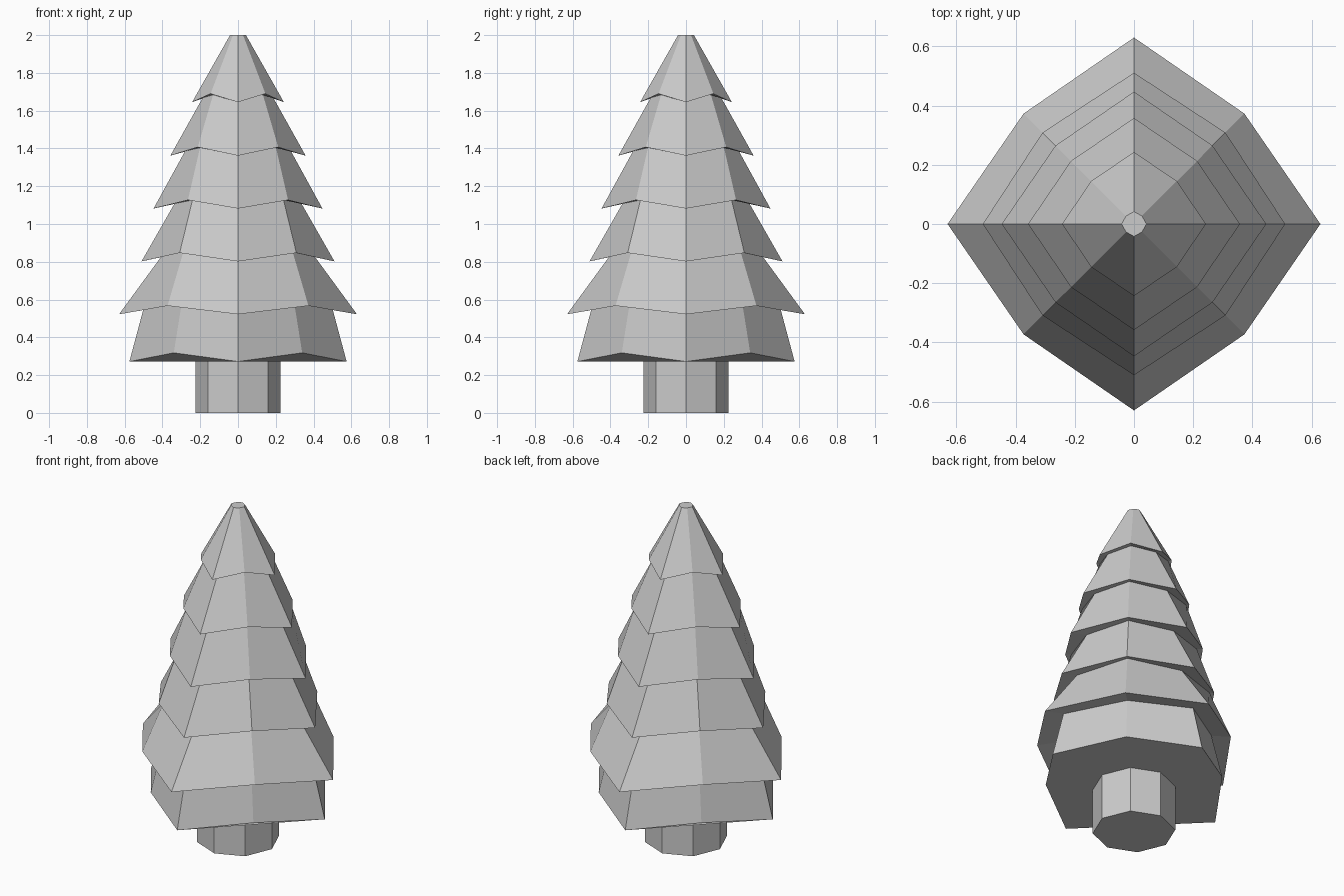
import bpy, bmesh, math

if "Cube" in bpy.data.objects:
    bpy.data.objects.remove(bpy.data.objects["Cube"])


def ring(bm, axis_r, diag_xy, z_axis, z_diag):
    """Eight points: even ones on the axes, odd ones on the diagonals."""
    pts = []
    for i in range(8):
        a = i * math.pi / 4
        r, z = (diag_xy * math.sqrt(2), z_diag) if i % 2 else (axis_r, z_axis)
        pts.append(bm.verts.new((r * math.cos(a), r * math.sin(a), z)))
    return pts


def stack(name, rings):
    """Closed eight-sided solid running through a list of rings."""
    bm = bmesh.new()
    loops = [ring(bm, *r) for r in rings]
    for a, b in zip(loops, loops[1:]):
        for i in range(8):
            j = (i + 1) % 8
            bm.faces.new((a[i], a[j], b[j], b[i]))
    bm.faces.new(loops[0][::-1])
    bm.faces.new(loops[-1])
    me = bpy.data.meshes.new(name)
    bm.to_mesh(me)
    bm.free()
    bpy.context.collection.objects.link(bpy.data.objects.new(name, me))


# Trunk: octagonal prism
stack("trunk", [(0.225, 0.159, 0, 0), (0.225, 0.159, 0.29, 0.29)])

# Foliage: drooping skirts in one stepped shell, hem and neck ring per tier
# (axis radius, diagonal xy, axis z, diagonal z)
stack("foliage", [
    (0.575, 0.340, 0.272, 0.318), (0.500, 0.298, 0.552, 0.580),
    (0.630, 0.373, 0.522, 0.567), (0.405, 0.290, 0.829, 0.850),
    (0.511, 0.309, 0.802, 0.847), (0.336, 0.241, 1.108, 1.127),
    (0.447, 0.265, 1.082, 1.127), (0.280, 0.201, 1.386, 1.404),
    (0.358, 0.213, 1.362, 1.407), (0.187, 0.132, 1.668, 1.684),
    (0.243, 0.145, 1.645, 1.690), (0.042, 0.027, 2.0, 2.0),
])
